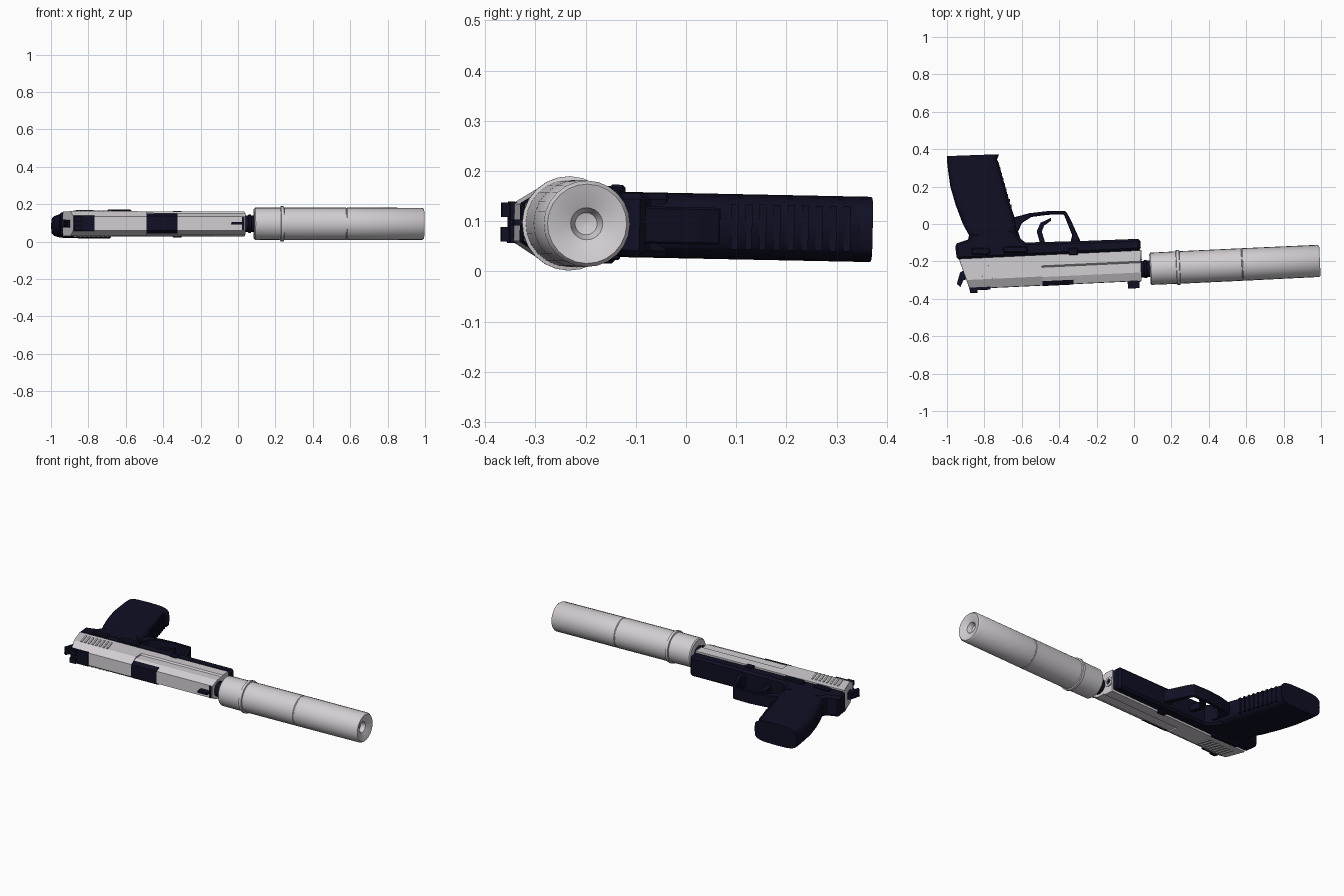
import bpy, bmesh, math
from math import cos, sin, pi
from mathutils import Matrix, Vector

if "Cube" in bpy.data.objects:
    bpy.data.objects.remove(bpy.data.objects["Cube"], do_unlink=True)


def material(name, rgb):
    m = bpy.data.materials.new(name)
    m.use_nodes = True
    m.diffuse_color = (*rgb, 1)
    m.node_tree.nodes["Principled BSDF"].inputs["Base Color"].default_value = (*rgb, 1)
    return m


GREY = material("light_grey", (0.64, 0.61, 0.64))
DARK = material("dark_navy", (0.005, 0.005, 0.018))

# The model lies on its side with a slight roll; the bore line is slightly turned
LAY = (Matrix.Translation((0, -0.2, 0.095)) @ Matrix.Rotation(-0.02, 4, "X")
       @ Matrix.Translation((0, 0.2, 0)))
BORE = LAY @ Matrix.Translation((0.038, -0.242, 0)) @ Matrix.Rotation(0.047, 4, "Z")


def loft(name, rings, mat, frame=LAY, bevel=0.0, smooth=False):
    """Skin a list of equal-sized point rings and cap both ends."""
    bm = bmesh.new()
    loops = [[bm.verts.new(frame @ Vector(p)) for p in ring] for ring in rings]
    n = len(loops[0])
    for a, b in zip(loops, loops[1:]):
        for i in range(n):
            j = (i + 1) % n
            bm.faces.new((a[i], a[j], b[j], b[i]))
    bm.faces.new(loops[0])
    bm.faces.new(loops[-1])
    bmesh.ops.recalc_face_normals(bm, faces=bm.faces)
    mesh = bpy.data.meshes.new(name)
    bm.to_mesh(mesh)
    bm.free()
    mesh.materials.append(mat)
    ob = bpy.data.objects.new(name, mesh)
    bpy.context.collection.objects.link(ob)
    if bevel:
        mod = ob.modifiers.new("bevel", "BEVEL")
        mod.width, mod.segments, mod.limit_method = bevel, 1, "ANGLE"
        mod.angle_limit = 0.9
    if smooth:
        bpy.ops.object.select_all(action="DESELECT")
        ob.select_set(True)
        bpy.context.view_layer.objects.active = ob
        bpy.ops.object.shade_smooth_by_angle(angle=math.radians(40))
    return ob


def plate(name, pts, z0, z1, mat, frame=LAY, bevel=0.0):
    return loft(name, [[(x, y, z) for x, y in pts] for z in (z0, z1)], mat, frame, bevel)


def box(name, x0, x1, y0, y1, z0, z1, mat, frame=LAY, bevel=0.0):
    return plate(name, [(x0, y0), (x1, y0), (x1, y1), (x0, y1)], z0, z1, mat, frame, bevel)


def lathe(name, profile, mat, sides=24, y=0.0):
    rings = [[(u, y + r * cos(2 * pi * i / sides), r * sin(2 * pi * i / sides))
              for i in range(sides)] for u, r in profile]
    return loft(name, rings, mat, BORE, smooth=True)


# Suppressor with a raised band, a seam groove and a dished mouth
lathe("suppressor", [(0.047, 0.04), (0.047, 0.08), (0.053, 0.086), (0.188, 0.087),
                     (0.19, 0.094), (0.206, 0.094), (0.208, 0.087), (0.538, 0.087),
                     (0.54, 0.085), (0.543, 0.085), (0.545, 0.087), (0.948, 0.086),
                     (0.957, 0.079), (0.952, 0.06), (0.94, 0.032), (0.915, 0.022),
                     (0.91, 0.004)], GREY)

# Threaded barrel and guide rod below it
lathe("barrel", [(-0.1, 0.044), (0.015, 0.044), (0.018, 0.049), (0.03, 0.049),
                 (0.033, 0.044), (0.06, 0.044)], DARK)
lathe("guide_rod_ring", [(-0.05, 0.028), (0.006, 0.028), (0.006, 0.016), (-0.004, 0.014)],
      GREY, 14, 0.075)
lathe("guide_rod", [(-0.05, 0.013), (0.002, 0.013)], DARK, 12, 0.075)


# Slide: a full-width rear and a stepped front, both with a chamfered top
def slide_part(name, half_profile, u0, u1, slant=0.0):
    outline = half_profile + [(v, -z) for v, z in reversed(half_profile)]
    rear = [(u0 + slant * (0.1 - v), v, z) for v, z in outline]
    return loft(name, [rear, [(u1, v, z) for v, z in outline]], GREY, BORE)


slide_part("slide_rear", [(0.1, 0.066), (-0.015, 0.066), (-0.062, 0.037)], -0.97, -0.53, 0.3)
slide_part("slide_front", [(0.1, 0.066), (0.042, 0.066), (0.034, 0.058),
                           (-0.018, 0.058), (-0.062, 0.037)], -0.53, 0.0)

# Grip serrations on both sides of the slide
for side in (-1, 1):
    for k in range(8):
        u = -0.915 + k * 0.024
        plate("slide_serration", [(u, 0.07), (u + 0.01, 0.07), (u + 0.03, -0.012),
                                  (u + 0.02, -0.012)],
              side * 0.064, side * 0.07, GREY, BORE)

# Ejection port wrapped over the slide top
port = [(-0.04, 0.0535), (-0.064, 0.0385)]
port += [(v, -z) for v, z in reversed(port)]
loft("ejection_port", [[(u, v, z) for v, z in port] for u in (-0.53, -0.365)], DARK, BORE)

# Sights
box("rear_sight_base", -0.922, -0.81, -0.07, -0.05, -0.041, 0.041, DARK, BORE)
for side in (-1, 1):
    box("rear_sight_post", -0.92, -0.88, -0.084, -0.06, side * 0.01, side * 0.039, DARK, BORE)
box("front_sight", -0.075, -0.012, -0.1, -0.055, -0.006, 0.006, DARK, BORE)
box("front_sight_base", -0.02, -0.006, -0.068, -0.055, -0.035, 0.035, DARK, BORE)

# Hammer
plate("hammer", [(-0.88, -0.23), (-0.93, -0.26), (-0.947, -0.32), (-0.928, -0.337),
                 (-0.912, -0.3), (-0.88, -0.29)], -0.02, 0.02, DARK)

# Frame with beavertail and dust cover
plate("frame", [(-0.957, -0.107), (-0.947, -0.19), (0.037, -0.14), (0.033, -0.08),
                (-0.28, -0.092), (-0.58, -0.1), (-0.62, -0.07), (-0.64, -0.03),
                (-0.87, -0.05), (-0.89, -0.085)], -0.063, 0.063, DARK, bevel=0.012)

# Grip lofted between its back and front edges
stations = [((-0.9, -0.13), (-0.61, -0.13)), ((-0.882, -0.06), (-0.622, -0.06)),
            ((-0.915, 0.0), (-0.637, 0.03)), ((-0.953, 0.1), (-0.664, 0.11)),
            ((-0.982, 0.2), (-0.694, 0.22)), ((-0.996, 0.3), (-0.722, 0.32)),
            ((-0.999, 0.33), (-0.732, 0.345)), ((-1.0, 0.362), (-0.722, 0.372))]


def grip_ring(back, front, n=20):
    ring = []
    for i in range(n):
        c, s = cos(2 * pi * i / n), sin(2 * pi * i / n)
        t = 0.5 + 0.5 * math.copysign(abs(c) ** 0.55, c)
        z = 0.065 * math.copysign(abs(s) ** 0.45, s)
        ring.append((back[0] + t * (front[0] - back[0]),
                     back[1] + t * (front[1] - back[1]), z))
    return ring


loft("grip", [grip_ring(b, f) for b, f in stations], DARK, smooth=True)

# Ridges on the front strap
for k in range(9):
    y = 0.09 + k * 0.028
    x = -0.652 - 0.295 * (y - 0.07)
    box("strap_ridge", x - 0.03, x + 0.002, y, y + 0.014, -0.045, 0.045, DARK)

# Trigger guard and trigger
outer = [(-0.66, 0.0), (-0.645, 0.034), (-0.56, 0.057), (-0.465, 0.068), (-0.365, 0.068),
         (-0.342, 0.03), (-0.283, -0.1)]
inner = [(-0.34, -0.1), (-0.33, -0.06), (-0.375, 0.052), (-0.46, 0.05), (-0.55, 0.038),
         (-0.6, 0.005), (-0.62, -0.04), (-0.6, -0.1), (-0.66, -0.1)]
plate("trigger_guard", outer + inner, -0.037, 0.037, DARK, bevel=0.004)
plate("trigger", [(-0.445, 0.032), (-0.5, 0.006), (-0.52, -0.04), (-0.5, -0.11),
                  (-0.472, -0.11), (-0.493, -0.04), (-0.48, -0.008), (-0.443, 0.018)],
      -0.018, 0.018, DARK)

# Control levers on the sides
box("safety_lever", -0.87, -0.77, -0.165, -0.13, 0.05, 0.076, DARK, bevel=0.006)
box("slide_stop", -0.7, -0.57, -0.155, -0.122, 0.05, 0.079, DARK, bevel=0.006)
box("right_lever", -0.86, -0.68, -0.17, -0.14, -0.078, -0.05, DARK, bevel=0.006)
for side in (-1, 1):
    box("takedown_pin", -0.35, -0.3, -0.168, -0.13, side * 0.05, side * 0.071, DARK, bevel=0.004)
